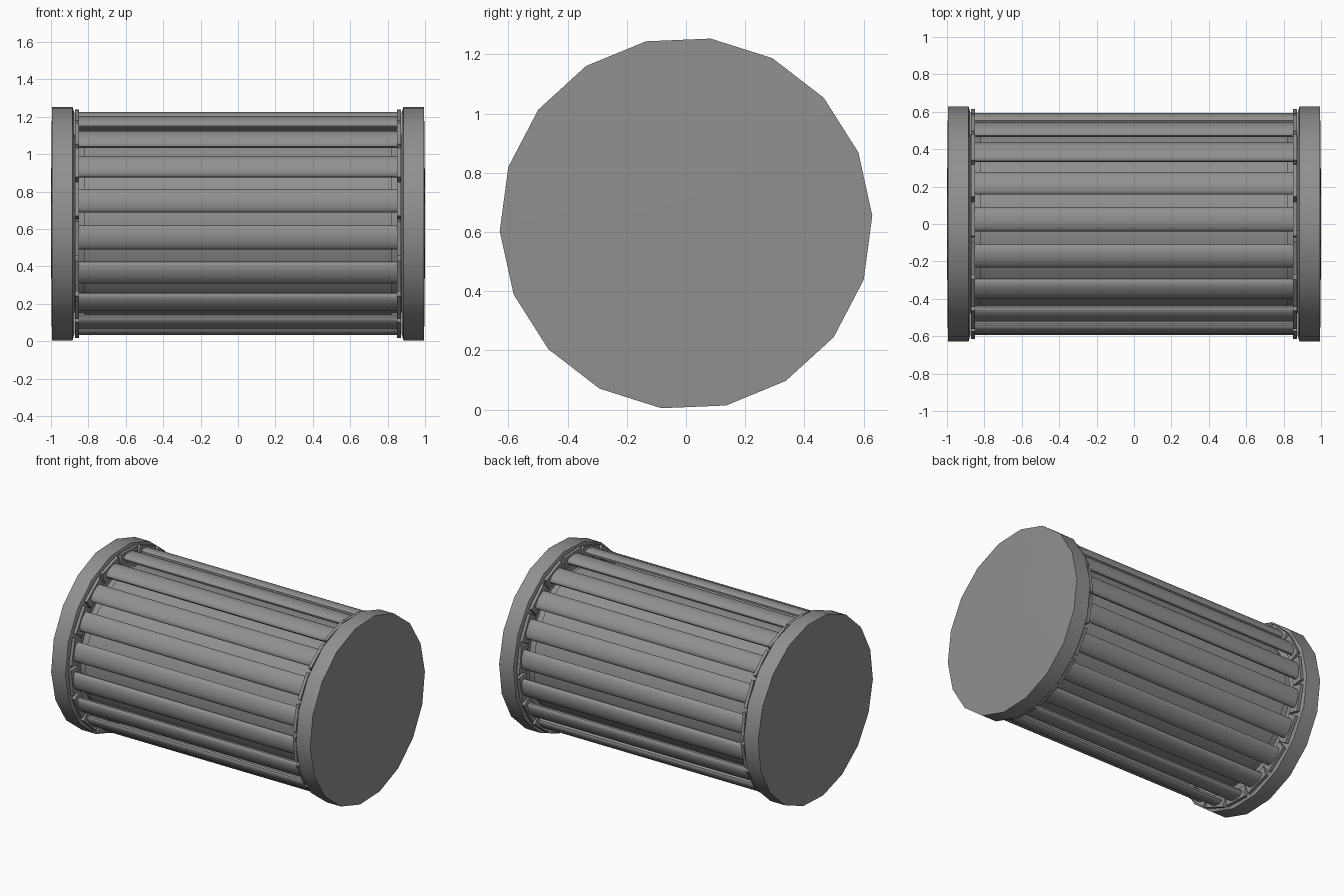
import bpy
import bmesh
from math import cos, sin, pi, radians
from mathutils import Matrix

old = bpy.data.objects.get("Cube")
if old:
    bpy.data.objects.remove(old, do_unlink=True)

COUNT = 18
RADIUS = 0.63
AXIS_HEIGHT = 0.629
STEP = 2 * pi / COUNT
CAP_PHASE = radians(2.4)
BAR_PHASE = radians(7.5)

grey = bpy.data.materials.new("mid grey")
grey.use_nodes = True
color = (0.28, 0.28, 0.28, 1)
grey.diffuse_color = color
grey.node_tree.nodes["Principled BSDF"].inputs["Base Color"].default_value = color


def finish(name, bm, smooth=None):
    """Turn a bmesh into a grey object on the drum axis."""
    bmesh.ops.recalc_face_normals(bm, faces=bm.faces)
    mesh = bpy.data.meshes.new(name)
    bm.to_mesh(mesh)
    bm.free()
    obj = bpy.data.objects.new(name, mesh)
    obj.location.z = AXIS_HEIGHT
    mesh.materials.append(grey)
    bpy.context.collection.objects.link(obj)
    if smooth:
        bpy.ops.object.select_all(action="DESELECT")
        obj.select_set(True)
        bpy.context.view_layer.objects.active = obj
        bpy.ops.object.shade_smooth_by_angle(angle=radians(smooth))


def lathe(name, profile):
    """Polygonal solid around x from (x, radius) pairs, closed at both ends."""
    bm = bmesh.new()
    rings = [[bm.verts.new((x, r * cos(CAP_PHASE + i * STEP), r * sin(CAP_PHASE + i * STEP)))
              for i in range(COUNT)] for x, r in profile]
    for a, b in zip(rings, rings[1:]):
        for i in range(COUNT):
            j = (i + 1) % COUNT
            bm.faces.new((a[i], a[j], b[j], b[i]))
    bm.faces.new(rings[0])
    bm.faces.new(rings[-1])
    finish(name, bm, 35)


def prism_ring(name, section, x0, x1, smooth=None):
    """Extrude a (tangent, radial) section along x, repeated around the axis."""
    bm = bmesh.new()
    n = len(section)
    for k in range(COUNT):
        ends = [[bm.verts.new((x, -t, r)) for t, r in section] for x in (x0, x1)]
        for i in range(n):
            j = (i + 1) % n
            bm.faces.new((ends[0][i], ends[0][j], ends[1][j], ends[1][i]))
        bm.faces.new(ends[0])
        bm.faces.new(ends[1])
        turn = Matrix.Rotation(BAR_PHASE + k * STEP - pi / 2, 3, "X")
        bmesh.ops.rotate(bm, verts=ends[0] + ends[1], matrix=turn)
    finish(name, bm, smooth)


# Inner drum and the narrower core that joins it to the caps
lathe("inner_drum", [(-0.82, 0.505), (0.82, 0.505)])
lathe("core", [(-0.88, 0.48), (0.88, 0.48)])

# Long bars with a shallow rounded outer face
arc = [(0.065 * cos(pi * i / 10), 0.568 + 0.029 * sin(pi * i / 10)) for i in range(11)]
prism_ring("bars", arc + [(-0.06, 0.555), (0.06, 0.555)], -0.855, 0.855, 40)

# End caps with chamfered inner rims, and brackets holding the bar ends
plate = [(-0.092, 0.53), (0.092, 0.53), (0.092, 0.608), (-0.092, 0.608)]
for side, label in ((1, "left"), (-1, "right")):
    lathe(label + "_end_cap", [(side * 0.873, 0.59), (side * 0.885, RADIUS),
                               (side * 0.995, RADIUS), (side, 0.15)])
    prism_ring(label + "_brackets", plate, side * 0.85, side * 0.871)
